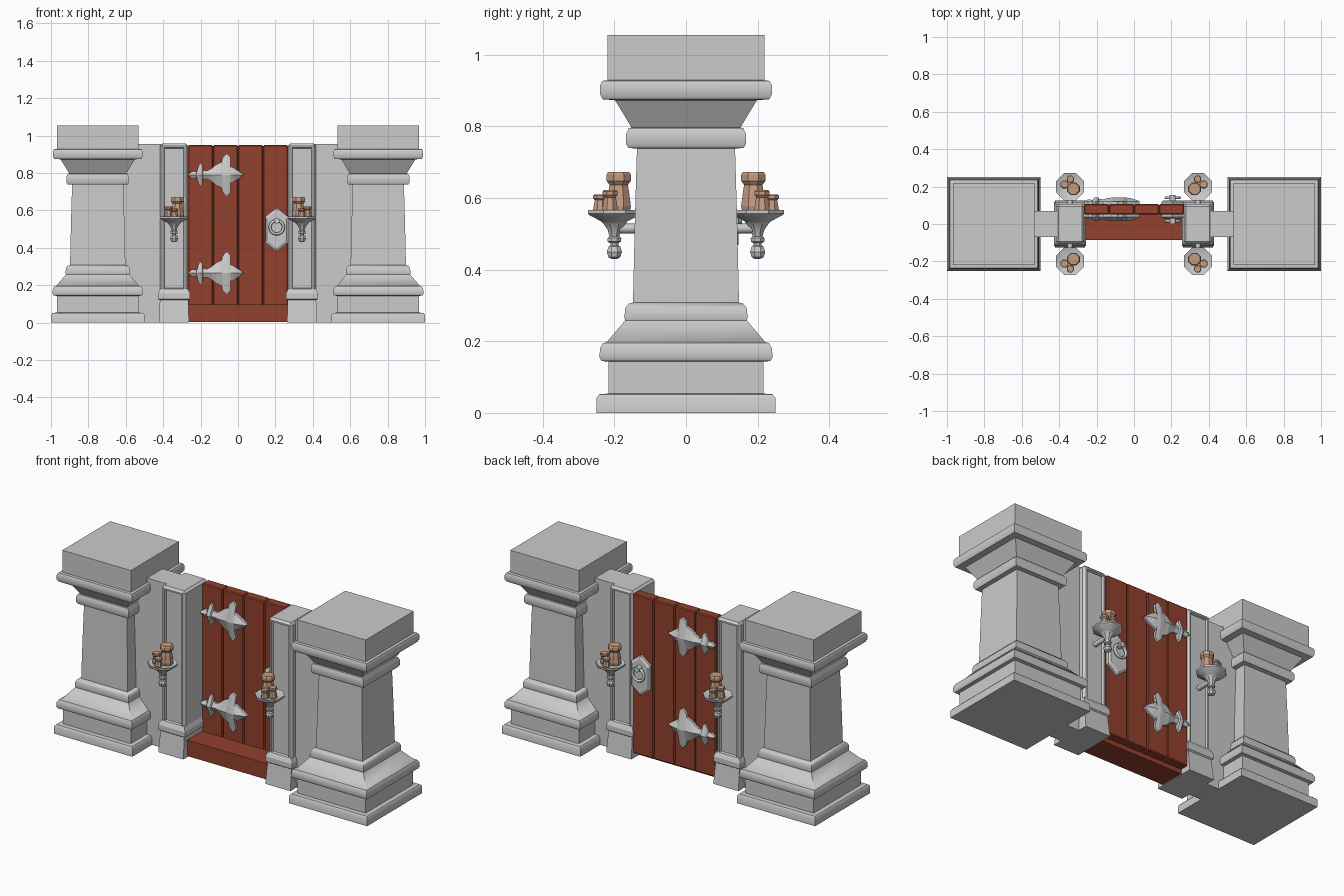
import bpy, bmesh, math
from mathutils import Matrix

if "Cube" in bpy.data.objects:
    bpy.data.objects.remove(bpy.data.objects["Cube"])


def material(name, rgb):
    m = bpy.data.materials.new(name)
    m.diffuse_color = (*rgb, 1)
    m.use_nodes = True
    m.node_tree.nodes["Principled BSDF"].inputs["Base Color"].default_value = m.diffuse_color
    return m


STONE = material("grey_stone", (0.6, 0.6, 0.6))
WOOD = material("red_brown_wood", (0.29, 0.052, 0.026))
WAX = material("tan_wax", (0.56, 0.33, 0.22))


def finish(name, bm, mat, smooth=None):
    bmesh.ops.recalc_face_normals(bm, faces=bm.faces)
    me = bpy.data.meshes.new(name)
    bm.to_mesh(me)
    bm.free()
    ob = bpy.data.objects.new(name, me)
    bpy.context.collection.objects.link(ob)
    me.materials.append(mat)
    if smooth:
        bpy.context.view_layer.objects.active = ob
        ob.select_set(True)
        bpy.ops.object.shade_smooth_by_angle(angle=math.radians(smooth))
        ob.select_set(False)
    return ob


def skin(bm, rings):
    """Join equal rings of points into a capped tube."""
    loops = [[bm.verts.new(p) for p in r] for r in rings]
    n = len(loops[0])
    for a, b in zip(loops, loops[1:]):
        for i in range(n):
            j = (i + 1) % n
            bm.faces.new((a[i], a[j], b[j], b[i]))
    bm.faces.new(loops[0])
    bm.faces.new(loops[-1])


def square_loft(name, x, prof, mat, smooth=None):
    """Stack of rectangles (half x, half y, z)."""
    bm = bmesh.new()
    skin(bm, [[(x + sx * hx, sy * hy, z) for sx, sy in
               ((-1, -1), (1, -1), (1, 1), (-1, 1))] for hx, hy, z in prof])
    return finish(name, bm, mat, smooth)


def turned(name, x, y, prof, mat, sides=8, smooth=None):
    """Round part from (radius, z) profile."""
    bm = bmesh.new()
    step = math.tau / sides
    skin(bm, [[(x + r * math.cos((i + .5) * step), y + r * math.sin((i + .5) * step), z)
               for i in range(sides)] for r, z in prof])
    return finish(name, bm, mat, smooth)


def box(name, x0, x1, y0, y1, z0, z1, mat, bevel=0, panel=False):
    bm = bmesh.new()
    bmesh.ops.create_cube(bm, size=1)
    for v in bm.verts:
        v.co = (x0 if v.co.x < 0 else x1, y0 if v.co.y < 0 else y1, z0 if v.co.z < 0 else z1)
    if bevel:
        bmesh.ops.bevel(bm, geom=bm.edges[:], offset=bevel, segments=1, affect='EDGES')
    if panel:  # sunken panels on front and back
        bm.normal_update()
        fs = [f for f in bm.faces if abs(f.normal.y) > .95]
        bmesh.ops.inset_individual(bm, faces=fs, thickness=.012)
        bmesh.ops.inset_individual(bm, faces=fs, thickness=.006, depth=-.012)
    return finish(name, bm, mat)


# Pillar profile: half width, height
PILLAR = [(.25, 0), (.25, .042), (.242, .052), (.217, .054), (.217, .143), (.236, .145),
          (.242, .155), (.24, .18), (.232, .195), (.222, .197), (.17, .258), (.172, .265),
          (.17, .292), (.16, .305), (.148, .308), (.143, .53), (.137, .738), (.161, .74),
          (.167, .75), (.167, .78), (.16, .795), (.152, .797), (.198, .873), (.233, .876),
          (.24, .89), (.24, .915), (.234, .927), (.219, .929), (.219, 1.055)]

# Candle shape: relative radius, relative height
CANDLE = [(.9, 0), (1, .15), (.85, .5), (.75, .68), (1, .78), (1, .93), (.85, 1)]
DISH = [(.008, .43), (.018, .435), (.023, .45), (.018, .464), (.012, .468), (.012, .474),
        (.02, .478), (.021, .488), (.015, .492), (.02, .51), (.033, .528), (.04, .535),
        (.075, .552), (.08, .557), (.08, .567), (.07, .562)]

for side, s in (("left", -1), ("right", 1)):
    square_loft(side + "_pillar", .75 * s, [(h, h, z) for h, z in PILLAR], STONE, 40)
    # Wall linking pillar and gate post
    wx = sorted((s * .40, s * .66))
    box(side + "_wall", *wx, -.07, .07, 0, .955, STONE)
    # Gate post with plinth
    square_loft(side + "_post_base", .342 * s,
                [(.08, .125, 0), (.076, .11, .12), (.085, .118, .126), (.085, .118, .155),
                 (.075, .106, .18)], STONE)
    px = sorted((s * .267, s * .417))
    box(side + "_post", *px, -.106, .106, .16, .957, STONE, .012, True)

    # Candle brackets on front and back
    for face, t in (("front", -1), ("back", 1)):
        tag = f"{side}_{face}_"
        cx, cy = .342 * s, .2 * t
        turned(tag + "candle_dish", cx, cy, DISH, STONE, 8, 30)
        bm = bmesh.new()
        bmesh.ops.create_cone(bm, cap_ends=True, segments=8, radius1=.014, radius2=.014, depth=.1,
                              matrix=Matrix.Translation((cx, t * .15, .515))
                              @ Matrix.Rotation(math.pi / 2, 4, 'X'))
        finish(tag + "bracket_arm", bm, STONE, 50)
        for label, dx, dy, r, h in (("large", -.018, -.012, .037, .113),
                                    ("medium", .03, .012, .023, .062),
                                    ("small", -.002, .04, .021, .05)):
            turned(tag + label + "_candle", cx + s * dx, cy + t * dy,
                   [(r * a, .56 + h * b) for a, b in CANDLE], WAX, 8)

# Door planks and threshold
for i in range(4):
    x = -.267 + i * .1335
    box(f"plank_{i + 1}", x + .001, x + .1325, .05, .106, .03, .95, WOOD, .005)
box("threshold", -.28, .28, -.085, .06, .004, .096, WOOD)

# Upper half outline of the hinge: x, height above its axis
HINGE = [(-.266, .003), (-.245, .02), (-.222, .016), (-.212, .045), (-.203, .065),
         (-.19, .05), (-.186, .025), (-.165, .022), (-.14, .035), (-.118, .055),
         (-.088, .068), (-.084, .09), (-.06, .115), (-.04, .095), (-.046, .05),
         (-.02, .036), (.01, .016), (.03, .002)]


def hinge(name, z, y, t):
    """Fleur shaped plate with a raised central ridge, facing t along y."""
    bm = bmesh.new()
    for s in (1, -1):
        rows = [[bm.verts.new((x, y - t * .004, z + s * h)),
                 bm.verts.new((x, y + t * .013, z + s * h)),
                 bm.verts.new((x, y + t * (.015 + min(.02, h * .5)), z))] for x, h in HINGE]
        for a, b in zip(rows, rows[1:]):
            for k in (0, 1):
                bm.faces.new((a[k], b[k], b[k + 1], a[k + 1]))
    bmesh.ops.remove_doubles(bm, verts=bm.verts, dist=.0005)
    finish(name, bm, STONE)


for face, t, y in (("front", -1, .05), ("back", 1, .106)):
    hinge(face + "_upper_hinge", .79, y, t)
    hinge(face + "_lower_hinge", .265, y, t)
    # Long hexagonal lock plate
    bm = bmesh.new()
    hexagon = [(0, .118), (.06, .07), (.06, -.07), (0, -.118), (-.06, -.07), (-.06, .07)]
    skin(bm, [[(.207 + a * k, y + t * d, .497 + b * k) for a, b in hexagon]
              for k, d in ((1, -.004), (1, .012), (.85, .02))])
    finish(face + "_lock_plate", bm, STONE)
    # Pull ring and its boss
    bm = bmesh.new()
    R, r = .036, .008
    rings = [[bm.verts.new((.207 + (R + r * math.cos(b)) * math.cos(a), y + t * .034 + r * math.sin(b),
                            .51 + (R + r * math.cos(b)) * math.sin(a)))
              for b in (k * math.tau / 6 for k in range(6))]
             for a in (k * math.tau / 16 for k in range(16))]
    for i in range(16):
        for k in range(6):
            n, m = rings[(i + 1) % 16], (k + 1) % 6
            bm.faces.new((rings[i][k], n[k], n[m], rings[i][m]))
    finish(face + "_pull_ring", bm, STONE, 65)
    bm = bmesh.new()
    bmesh.ops.create_cone(bm, cap_ends=True, segments=8, radius1=.016, radius2=.016, depth=.04,
                          matrix=Matrix.Translation((.207, y + t * .03, .545))
                          @ Matrix.Rotation(math.pi / 2, 4, 'X'))
    finish(face + "_ring_boss", bm, STONE, 50)
